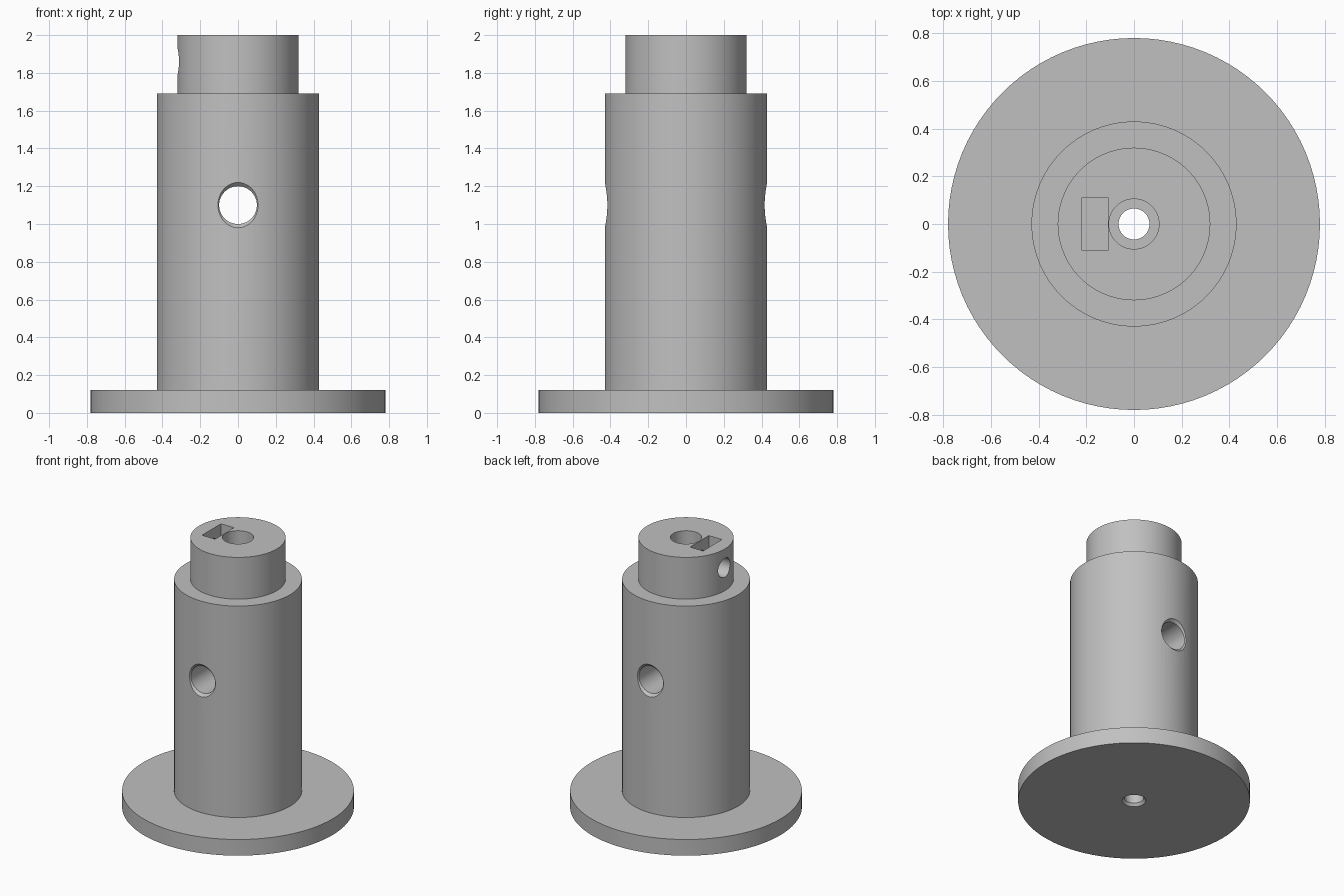
import bpy
import bmesh
import math
from mathutils import Matrix

old = bpy.data.objects.get("Cube")
if old:
    bpy.data.objects.remove(old, do_unlink=True)

grey = bpy.data.materials.new("mid_grey")
grey.use_nodes = True
colour = (0.53, 0.53, 0.53, 1)
grey.diffuse_color = colour
grey.node_tree.nodes["Principled BSDF"].inputs["Base Color"].default_value = colour


def finish(name, bm):
    bmesh.ops.recalc_face_normals(bm, faces=bm.faces)
    mesh = bpy.data.meshes.new(name)
    bm.to_mesh(mesh)
    bm.free()
    mesh.materials.append(grey)
    obj = bpy.data.objects.new(name, mesh)
    bpy.context.collection.objects.link(obj)
    return obj


def lathe(name, profile, sides, matrix=None):
    """Revolve a closed (radius, height) profile around z."""
    bm = bmesh.new()
    verts = [bm.verts.new((r, 0, z)) for r, z in profile]
    edges = [bm.edges.new((a, b)) for a, b in zip(verts, verts[1:] + verts[:1])]
    bmesh.ops.spin(bm, geom=verts + edges, axis=(0, 0, 1), cent=(0, 0, 0),
                   angle=math.tau, steps=sides, use_merge=True)
    bmesh.ops.remove_doubles(bm, verts=bm.verts, dist=1e-5)
    # Drop the zero-length axis edges left by solid profiles
    bmesh.ops.delete(bm, geom=[e for e in bm.edges if not e.link_faces], context="EDGES")
    if matrix:
        bm.transform(matrix)
    return finish(name, bm)


def box(name, size, centre):
    bm = bmesh.new()
    bmesh.ops.create_cube(bm, size=1, matrix=Matrix.Translation(centre) @ Matrix.Diagonal((*size, 1)))
    return finish(name, bm)


# Flanged hub: flange, barrel, neck and stepped centre bore
FLANGE, BARREL, NECK = 0.78, 0.43, 0.32
BORE, SOCKET = 0.065, 0.105
hub = lathe("flanged_hub", [
    (0.08, 0), (FLANGE, 0), (FLANGE, 0.12), (BARREL, 0.12),
    (BARREL, 1.69), (NECK, 1.69), (NECK, 2), (SOCKET, 2),
    (SOCKET, 1.5), (BORE, 1.5), (BORE, 0.02)], 96)

# Chamfered cross hole through the barrel, front to back
cross = lathe("cross_hole_cutter", [
    (0, -0.5), (0.19, -0.5), (0.1, -0.41), (0.1, 0.41), (0.19, 0.5), (0, 0.5)], 48,
    Matrix.Translation((0, 0, 1.1)) @ Matrix.Rotation(math.pi / 2, 4, "X"))

# Set screw hole through one side of the neck, with its nut slot
screw = lathe("screw_hole_cutter", [(0, 0.02), (0.07, 0.02), (0.07, 0.5), (0, 0.5)], 32,
              Matrix.Translation((0, 0, 1.86)) @ Matrix.Rotation(-math.pi / 2, 4, "Y"))
slot = box("nut_slot_cutter", (0.108, 0.222, 0.4), (-0.164, 0, 1.95))

for cutter in (cross, screw, slot):
    cut = hub.modifiers.new(cutter.name, "BOOLEAN")
    cut.operation = "DIFFERENCE"
    cut.solver = "EXACT"
    cut.object = cutter

# Bake the cuts, then remove the cutters
bpy.context.view_layer.update()
graph = bpy.context.evaluated_depsgraph_get()
hub.data = bpy.data.meshes.new_from_object(hub.evaluated_get(graph))
hub.modifiers.clear()
hub.data.materials.clear()
hub.data.materials.append(grey)
for face in hub.data.polygons:
    face.material_index = 0
for cutter in (cross, screw, slot):
    bpy.data.objects.remove(cutter, do_unlink=True)

bpy.ops.object.select_all(action="DESELECT")
hub.select_set(True)
bpy.context.view_layer.objects.active = hub
bpy.ops.object.shade_smooth_by_angle(angle=math.radians(30))
